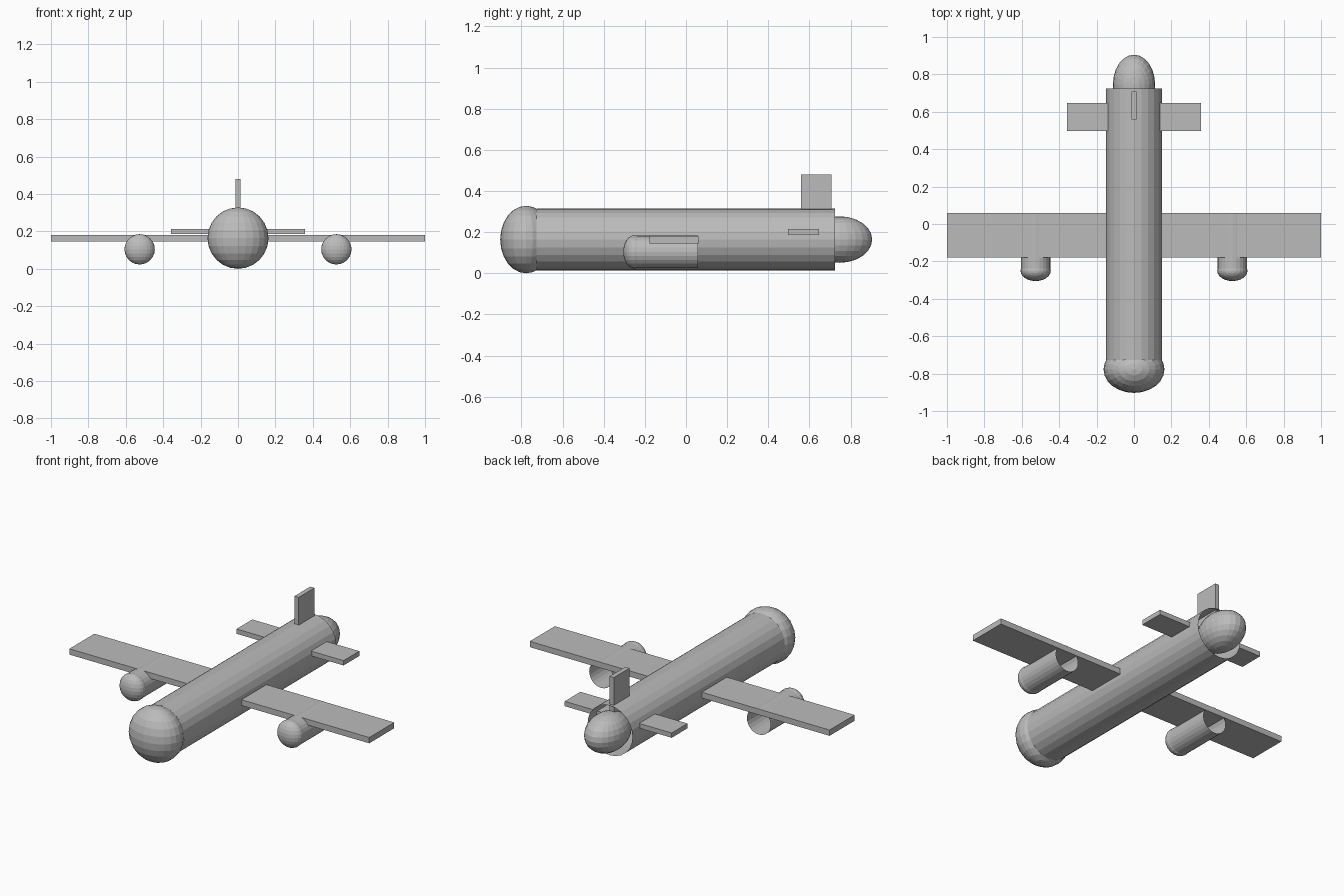
import bpy
import math

cube = bpy.data.objects.get("Cube")
if cube:
    bpy.data.objects.remove(cube, do_unlink=True)

grey = bpy.data.materials.new("plain_grey")
grey.use_nodes = True
colour = (0.5, 0.5, 0.5, 1)
grey.diffuse_color = colour
grey.node_tree.nodes["Principled BSDF"].inputs["Base Color"].default_value = colour


def finish(name):
    ob = bpy.context.object
    ob.name = name
    ob.data.materials.clear()
    ob.data.materials.append(grey)
    bpy.ops.object.transform_apply(location=False, rotation=True, scale=True)
    return ob


def box(name, low, high):
    centre = [(a + b) / 2 for a, b in zip(low, high)]
    bpy.ops.mesh.primitive_cube_add(size=1, location=centre)
    bpy.context.object.scale = [b - a for a, b in zip(low, high)]
    return finish(name)


def ball(name, centre, radii):
    bpy.ops.mesh.primitive_uv_sphere_add(segments=24, ring_count=12, radius=1, location=centre)
    bpy.context.object.scale = radii
    return finish(name)


def tube(name, x, z, radius, y_front, y_back):
    # Open-ended tube along y
    bpy.ops.mesh.primitive_cylinder_add(
        vertices=24, radius=radius, depth=y_back - y_front, end_fill_type='NOTHING',
        location=(x, (y_front + y_back) / 2, z), rotation=(math.pi / 2, 0, 0))
    return finish(name)


# Body with rounded nose and tail cone
AXIS = 0.164
tube("fuselage", 0, AXIS, 0.15, -0.727, 0.724)
ball("nose", (0, -0.777, AXIS), (0.163, 0.126, 0.164))
ball("tail_cone", (0, 0.745, AXIS), (0.113, 0.16, 0.113))

# Flying surfaces
box("main_wing", (-1, -0.178, 0.145), (1, 0.06, 0.18))
box("tailplane", (-0.357, 0.496, 0.185), (0.357, 0.646, 0.214))
box("tail_fin", (-0.014, 0.558, 0.18), (0.014, 0.708, 0.48))

# Engines under the wing
for side, x in (("left", 0.526), ("right", -0.526)):
    tube(side + "_engine", x, 0.104, 0.079, -0.262, 0.058)
    ball(side + "_engine_nose", (x, -0.25, 0.104), (0.081, 0.055, 0.081))
